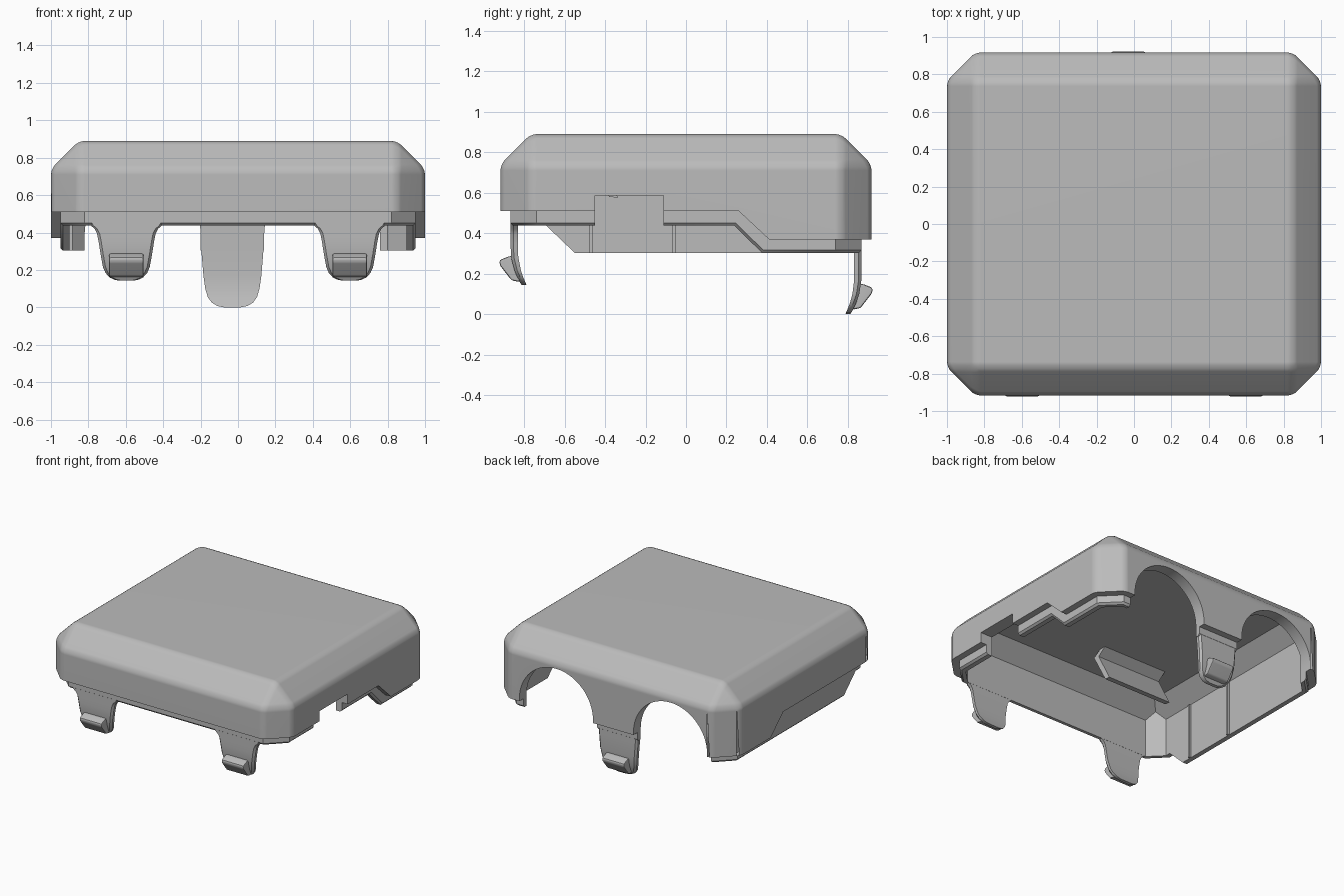
import bpy, bmesh, math

if "Cube" in bpy.data.objects:
    bpy.data.objects.remove(bpy.data.objects["Cube"], do_unlink=True)

grey = bpy.data.materials.new("plain grey plastic")
grey.use_nodes = True
GREY = (0.5, 0.5, 0.5, 1)
grey.diffuse_color = GREY
grey.node_tree.nodes["Principled BSDF"].inputs["Base Color"].default_value = GREY


def finish(name, bm):
    bmesh.ops.recalc_face_normals(bm, faces=bm.faces)
    mesh = bpy.data.meshes.new(name)
    bm.to_mesh(mesh)
    bm.free()
    obj = bpy.data.objects.new(name, mesh)
    bpy.context.collection.objects.link(obj)
    mesh.materials.append(grey)
    return obj


def box(hx, hy, bottom, top):
    bm = bmesh.new()
    bmesh.ops.create_cube(bm, size=2)
    for v in bm.verts:
        v.co = (v.co.x * hx, v.co.y * hy, top if v.co.z > 0 else bottom)
    return bm


def bevel(bm, edges, offset, segments=1):
    bmesh.ops.bevel(bm, geom=edges, offset=offset, segments=segments, profile=0.5, affect='EDGES')


def chamfered_box(name, hx, hy, bottom, top, chamfer, soft=0):
    """Box with upright and top edges chamfered, then slightly softened."""
    bm = box(hx, hy, bottom, top)

    def upper():
        return [e for e in bm.edges if max(v.co.z for v in e.verts) > bottom + 0.01]
    bevel(bm, upper(), chamfer)
    if soft:
        bevel(bm, upper(), soft, 3)
    return finish(name, bm)


def mitred_box(name, hx, hy, bottom, top, slope, corner):
    """Box with a mitred sloping top rim and smaller upright corner chamfers."""
    bm = box(hx, hy, bottom, top)
    bevel(bm, [e for e in bm.edges if min(v.co.z for v in e.verts) > bottom + 0.01], slope)
    bevel(bm, [e for e in bm.edges if abs(e.verts[0].co.z - e.verts[1].co.z) > 0.3], corner)
    return finish(name, bm)


def prism(name, points, axis, lo, hi, soft=0):
    """Extrude a profile along x (points are y, z) or along y (points are x, z)."""
    bm = bmesh.new()

    def ring(d):
        return [bm.verts.new((d, a, b) if axis == 'x' else (a, d, b)) for a, b in points]
    r0, r1 = ring(lo), ring(hi)
    bm.faces.new(r0)
    bm.faces.new(r1)
    n = len(points)
    for i in range(n):
        bm.faces.new((r0[i], r0[(i + 1) % n], r1[(i + 1) % n], r1[i]))
    if soft:
        bmesh.ops.recalc_face_normals(bm, faces=bm.faces)
        bevel(bm, bm.edges[:], soft, 2)
    return finish(name, bm)


def combine(obj, other, operation='DIFFERENCE'):
    mod = obj.modifiers.new("combine", 'BOOLEAN')
    mod.operation = operation
    mod.solver = 'EXACT'
    mod.object = other
    bpy.context.view_layer.objects.active = obj
    bpy.ops.object.modifier_apply(modifier=mod.name)
    bpy.data.objects.remove(other, do_unlink=True)


def below(edge):
    """Close a lower-edge line into a region reaching under the model."""
    return [(-1.1, -0.2)] + edge + [(1.1, -0.2)]


def arch(cx, r=0.31, spring=0.39):
    curve = [(cx - r * math.cos(math.pi * i / 32), spring + r * math.sin(math.pi * i / 32))
             for i in range(33)]
    return [(cx - r, -0.2)] + curve + [(cx + r, -0.2)]


def chamfer_rim(obj, width):
    """Chamfer the outer edge all round the stepped underside."""
    bm = bmesh.new()
    bm.from_mesh(obj.data)
    bm.normal_update()
    rim = []
    for e in bm.edges:
        mid = (e.verts[0].co + e.verts[1].co) / 2
        nz = sorted(f.normal.z for f in e.link_faces)
        if nz[0] < -0.3 and abs(nz[-1]) < 0.1 and (abs(mid.x) > 0.6 or abs(mid.y) > 0.8):
            rim.append(e)
    bevel(bm, rim, width)
    bm.to_mesh(obj.data)
    bm.free()


# Outer shell with its stepped lower edge
cap = chamfered_box("cap_shell", 1, 0.917, 0.1, 0.89, 0.15, 0.03)
combine(cap, prism("shell_edge", below(
    [(-1.1, 0.51), (0.26, 0.51), (0.41, 0.37), (1.1, 0.37)]), 'x', -1.2, 1.2))

# Inset skirt, whose lower edge differs on the two sides
skirt = chamfered_box("skirt", 0.95, 0.868, 0.1, 0.75, 0.13)
combine(skirt, prism("left_edge", below(
    [(-1.1, 0.437), (0.24, 0.437), (0.375, 0.303), (1.1, 0.303)]), 'x', -0.01, 1.2))
combine(skirt, prism("right_edge", below(
    [(-1.1, 0.437), (-0.69, 0.437), (-0.55, 0.303), (1.1, 0.303)]), 'x', -1.2, 0.01))
chamfer_rim(skirt, 0.014)
combine(cap, skirt, 'UNION')

# Hollow inside, rear arches and side notch
combine(cap, mitred_box("cavity", 0.9, 0.83, -0.2, 0.84, 0.115, 0.1))
for cx in (0.45, -0.51):
    combine(cap, prism("arch", arch(cx), 'y', 0.7, 1.2))
combine(cap, prism("notch", [(-0.45, 0), (-0.11, 0), (-0.11, 0.587), (-0.45, 0.587)], 'x', 0.7, 1.2))


def clip_arm(name, cx, side, rows):
    """Thin tongue lofted through (half width, z) rows, curling inwards at the tip."""
    bm = bmesh.new()
    tip = rows[-1][1]
    rim = 0.014
    rings = []
    for hw, z in rows:
        bend = 0.055 * max(0, (tip + 0.18 - z) / 0.18) ** 2
        outer = 0.867 - bend
        inner = outer - 0.036 + 0.2 * bend
        half = [(hw - rim, outer), (hw, outer - rim), (hw, inner)]
        outline = half + [(-x, y) for x, y in reversed(half)]
        rings.append([bm.verts.new((cx + x, side * y, z)) for x, y in outline])
    for a, b in zip(rings, rings[1:]):
        for i in range(6):
            j = (i + 1) % 6
            bm.faces.new((a[i], a[j], b[j], b[i]))
    bm.faces.new(rings[0])
    bm.faces.new(rings[-1])
    return finish(name, bm)


def hook(name, cx, side, tip):
    """Wedge-shaped catch on the outside of a clip."""
    outline = [(0.835, 0.15), (0.872, 0.15), (0.922, 0.13), (0.92, 0.105), (0.862, 0.03), (0.82, 0.022)]
    return prism(name, [(side * y, tip + z) for y, z in outline], 'x', cx - 0.093, cx + 0.093, 0.01)


# Two front clips and one longer rear clip
front_rows = [(0.2, 0.455), (0.19, 0.437), (0.17, 0.42), (0.157, 0.395), (0.148, 0.35), (0.137, 0.28),
              (0.125, 0.215), (0.112, 0.185), (0.09, 0.16), (0.065, 0.148), (0.04, 0.143)]
rear_rows = [(0.17, 0.36), (0.164, 0.28), (0.155, 0.17), (0.145, 0.1),
             (0.132, 0.055), (0.11, 0.025), (0.08, 0.007), (0.045, 0)]
parts = [cap]
for label, cx in (("left", 0.597), ("right", -0.597)):
    parts.append(clip_arm(label + "_front_clip", cx, -1, front_rows))
    parts.append(hook(label + "_front_hook", cx, -1, 0.137))
parts.append(clip_arm("rear_clip", -0.03, 1, rear_rows))
parts.append(hook("rear_hook", -0.03, 1, 0))

# Hooked catch hanging from the ceiling
parts.append(prism("ceiling_catch", [(-0.42, 0.85), (-0.5, 0.8), (-0.38, 0.58), (-0.335, 0.575),
                                     (-0.45, 0.79), (-0.37, 0.85)], 'x', -0.6, -0.06))

# Upright ribs inside the right wall
for i, y in enumerate((-0.468, -0.058)):
    parts.append(prism("wall_rib_%d" % (i + 1), [(y - 0.008, 0.303), (y + 0.008, 0.303), (y + 0.008, 0.72),
                                                 (y - 0.008, 0.72)], 'x', -0.92, -0.885))

# One material, smooth shading with crisp edges and flat large faces
bpy.context.view_layer.update()
bpy.ops.object.select_all(action='DESELECT')
for obj in parts:
    obj.data.materials.clear()
    obj.data.materials.append(grey)
    obj.select_set(True)
bpy.context.view_layer.objects.active = cap
bpy.ops.object.shade_smooth_by_angle(angle=math.radians(32))
for obj in parts:
    obj.modifiers.new("flat_faces", 'WEIGHTED_NORMAL').keep_sharp = True
